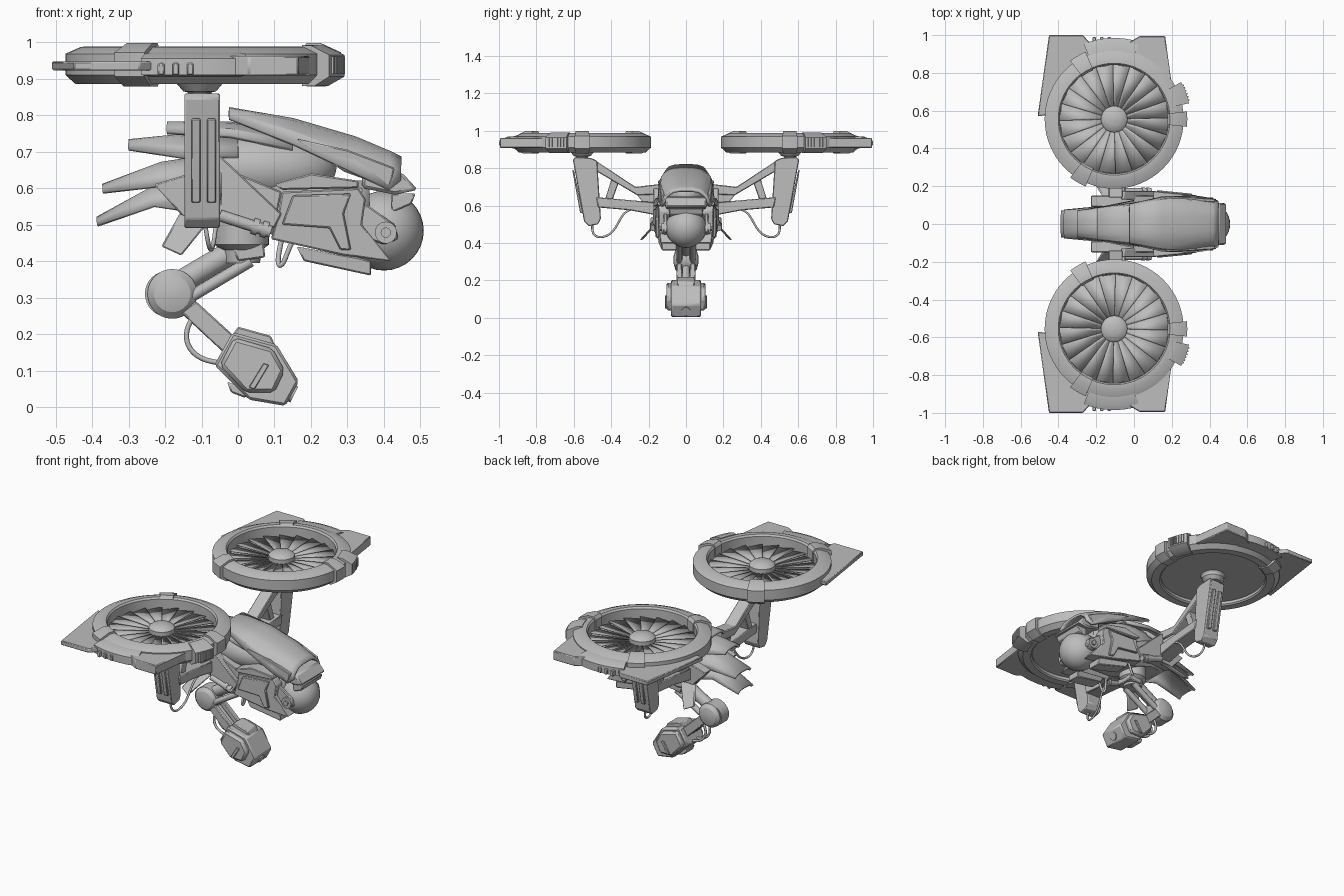
import bpy, bmesh, math
from mathutils import Vector

grey = bpy.data.materials.new("hull grey")
grey.diffuse_color = (0.51, 0.51, 0.51, 1)


def make(name, verts, faces, mirror=False, bevel=0.0, thick=0.0):
    me = bpy.data.meshes.new(name)
    me.from_pydata([tuple(v) for v in verts], [], faces)
    bm = bmesh.new()
    bm.from_mesh(me)
    bmesh.ops.recalc_face_normals(bm, faces=bm.faces)
    bm.to_mesh(me)
    bm.free()
    me.materials.append(grey)
    ob = bpy.data.objects.new(name, me)
    bpy.context.collection.objects.link(ob)
    if thick:
        m = ob.modifiers.new("shell", 'SOLIDIFY')
        m.thickness = thick
        m.offset = 0
    if bevel:
        m = ob.modifiers.new("edge", 'BEVEL')
        m.width = bevel
        m.segments = 1
    if mirror:
        m = ob.modifiers.new("mirror", 'MIRROR')
        m.use_axis = (False, True, False)
        m.use_mirror_merge = False
    return ob


def prism(name, pts, a, b, plane='xz', mirror=True, bevel=0.004, lean=0.0, yaw=0.0):
    """Extrude a flat outline from a to b; lean and yaw tilt xz plates in y."""
    z0, x0 = max(p[1] for p in pts), min(p[0] for p in pts)
    def place(p, d):
        if plane == 'xz':
            return (p[0], d + lean * (z0 - p[1]) - yaw * (p[0] - x0), p[1])
        if plane == 'yz':
            return (d, p[0], p[1])
        return (p[0], p[1], d)
    n = len(pts)
    verts = [place(p, a) for p in pts] + [place(p, b) for p in pts]
    faces = [tuple(range(n)), tuple(range(n, 2 * n))]
    faces += [(i, (i + 1) % n, n + (i + 1) % n, n + i) for i in range(n)]
    return make(name, verts, faces, mirror, bevel)


def lathe(name, prof, p, q=None, seg=32, closed=False, mirror=False):
    """Spin (radius, height) points about an axis from p towards q."""
    p = Vector(p)
    w = (Vector(q) - p).normalized() if q else Vector((0, 0, 1))
    rot = w.to_track_quat('Z', 'Y')
    n = len(prof)
    verts = [p + rot @ Vector((r * math.cos(t), r * math.sin(t), h))
             for t in [2 * math.pi * k / seg for k in range(seg)] for r, h in prof]
    faces = [(k * n + i, k * n + (i + 1) % n, (k + 1) % seg * n + (i + 1) % n, (k + 1) % seg * n + i)
             for k in range(seg) for i in range(n if closed else n - 1)]
    if not closed:
        faces += [tuple(k * n for k in range(seg)), tuple(k * n + n - 1 for k in range(seg))]
    return make(name, verts, faces, mirror)


def rod(name, p, q, r, seg=16, mirror=False):
    return lathe(name, [(r, 0), (r, (Vector(q) - Vector(p)).length)], p, q, seg, False, mirror)


def ball(name, c, r, squash=(1, 1, 1)):
    prof = [(max(r * math.sin(math.pi * i / 16), 0.001), -r * math.cos(math.pi * i / 16)) for i in range(17)]
    ob = lathe(name, prof, (0, 0, 0))
    for v in ob.data.vertices:
        v.co = Vector([v.co[i] * squash[i] + c[i] for i in range(3)])
    return ob


def arch(name, secs, thick=0.014):
    """Arched armour shell through sections (x, top z, half width, height)."""
    shape = [(-1, 0), (-0.9, 0.5), (-0.6, 0.9), (-0.25, 1), (0.25, 1), (0.6, 0.9), (0.9, 0.5), (1, 0)]
    n = len(shape)
    verts = [(x, y * hw, zt - h + z * h) for x, zt, hw, h in secs for y, z in shape]
    faces = [(s * n + i, s * n + i + 1, s * n + n + i + 1, s * n + n + i)
             for s in range(len(secs) - 1) for i in range(n - 1)]
    return make(name, verts, faces, thick=thick)


def cable(name, pts, r):
    cu = bpy.data.curves.new(name, 'CURVE')
    cu.dimensions = '3D'
    cu.bevel_depth = r
    cu.bevel_resolution = 2
    cu.resolution_u = 6
    sp = cu.splines.new('NURBS')
    sp.points.add(len(pts) - 1)
    for s, p in zip(sp.points, pts):
        s.co = (*p, 1)
    sp.use_endpoint_u = True
    cu.materials.append(grey)
    bpy.context.collection.objects.link(bpy.data.objects.new(name, cu))


# Rotors: duct ring, fan blades, hub, clamps and wing plates
CX, CY = -0.105, 0.555


def polar(r, t, z):
    return (CX + r * math.cos(t), CY + r * math.sin(t), z)


def arc_sweep(name, prof, a0, a1, steps=5):
    """Sweep a closed (radius, z) profile around part of the rotor."""
    n = len(prof)
    ang = [math.radians(a0 + (a1 - a0) * i / steps) for i in range(steps + 1)]
    verts = [polar(r, t, z) for t in ang for r, z in prof]
    faces = [(k * n + i, k * n + (i + 1) % n, (k + 1) * n + (i + 1) % n, (k + 1) * n + i)
             for k in range(steps) for i in range(n)]
    make(name, verts, faces + [tuple(range(n)), tuple(range(steps * n, steps * n + n))], True)


lathe("duct_ring", [(0.288, 0.978), (0.296, 0.988), (0.325, 0.987), (0.368, 0.968), (0.368, 0.91),
                    (0.34, 0.885), (0.296, 0.885), (0.288, 0.892)], (CX, CY, 0), seg=64, closed=True, mirror=True)
N = 20
verts, faces = [], []
for k in range(N):
    a, b = 2 * math.pi * k / N, 2 * math.pi * (k + 1.08) / N
    verts += [polar(0.05, a, 0.922), polar(0.29, a, 0.916), polar(0.29, b, 0.932), polar(0.05, b, 0.926)]
    faces.append((4 * k, 4 * k + 1, 4 * k + 2, 4 * k + 3))
make("fan_blades", verts, faces, True, thick=0.003)
rod("fan_floor", (CX, CY, 0.908), (CX, CY, 0.914), 0.29, 48, True)
lathe("rotor_hub", [(0.06, 0.895), (0.07, 0.91), (0.07, 0.95), (0.055, 0.963), (0.03, 0.97), (0.001, 0.973)],
      (CX, CY, 0), mirror=True)
lathe("rotor_mount", [(0.032, 0.83), (0.032, 0.862), (0.045, 0.865), (0.062, 0.885), (0.062, 0.912)],
      (CX, CY, 0), mirror=True)
clamp = [(0.282, 0.98), (0.295, 0.998), (0.33, 0.998), (0.387, 0.972), (0.387, 0.905), (0.345, 0.878),
         (0.295, 0.878), (0.282, 0.89)]
for a, w in ((120, 7), (240, 7), (0, 6)):
    arc_sweep("ring_clamp", clamp, a - w, a + w)
arc_sweep("side_vent", [(0.32, 0.992), (0.35, 0.99), (0.405, 0.965), (0.405, 0.905), (0.36, 0.88), (0.32, 0.88)], 12, 29)
for k in range(6):
    arc_sweep("vent_slat", [(0.39, 0.96), (0.411, 0.96), (0.411, 0.912), (0.39, 0.912)],
              14 + 2.3 * k, 15.3 + 2.3 * k, 1)
arc_sweep("outer_band", [(0.35, 0.972), (0.40, 0.968), (0.43, 0.955), (0.43, 0.91), (0.35, 0.905)], 72, 112, 8)
for x in (-0.22, -0.18, -0.14):
    prism("band_lug", [(x, 0.93), (x + 0.018, 0.93), (x + 0.018, 0.99), (x, 0.99)], 0.91, 0.942, 'xy', bevel=0.003)
prism("wing_plate_rear", [(-0.51, 0.57), (-0.45, 1.0), (-0.27, 1.0), (-0.23, 0.955), (-0.23, 0.89),
                          (-0.38, 0.78), (-0.44, 0.58)], 0.922, 0.947, 'xy')
prism("wing_plate_front", [(-0.03, 0.96), (0.03, 0.995), (0.165, 0.995), (0.205, 0.70),
                           (0.15, 0.78), (-0.02, 0.9)], 0.908, 0.962, 'xy')

# Pylons and truss brackets
prism("pylon", [(0.605, 0.845), (0.59, 0.86), (0.51, 0.855), (0.475, 0.84), (0.455, 0.53), (0.47, 0.50),
                (0.52, 0.49), (0.545, 0.515)], -0.147, -0.05, 'yz')
for x in (-0.128, -0.085):
    prism("pylon_rib", [(0.60, 0.79), (0.608, 0.79), (0.566, 0.56), (0.55, 0.56)], x, x + 0.025, 'yz', bevel=0.003)
prism("truss_top", [(0.49, 0.845), (0.27, 0.70), (0.14, 0.715), (0.14, 0.66), (0.26, 0.655), (0.49, 0.79)],
      -0.135, -0.06, 'yz')
prism("truss_bottom", [(0.48, 0.645), (0.14, 0.615), (0.14, 0.545), (0.30, 0.575), (0.47, 0.59)],
      -0.135, -0.045, 'yz')
prism("truss_strut", [(0.39, 0.77), (0.35, 0.75), (0.40, 0.61), (0.44, 0.61)], -0.13, -0.065, 'yz')
prism("truss_gusset", [(0.28, 0.68), (0.14, 0.68), (0.14, 0.58), (0.20, 0.58)], -0.12, -0.07, 'yz')
prism("root_brace", [(-0.07, 0.69), (-0.05, 0.69), (0.12, 0.53), (0.1, 0.49), (-0.06, 0.53)], 0.13, 0.175)
for s in (1, -1):
    cable("pylon_cable", [(-0.09, 0.5 * s, 0.5), (-0.08, 0.51 * s, 0.43), (-0.07, 0.42 * s, 0.42),
                          (-0.06, 0.36 * s, 0.50), (-0.05, 0.32 * s, 0.60), (-0.05, 0.2 * s, 0.58)], 0.006)

# Fuselage core and armour shells
ball("inner_body", (0.06, 0, 0.655), 0.1, (2.1, 1.2, 1.0))
arch("back_shell", [(-0.025, 0.815, 0.10, 0.025), (0.15, 0.785, 0.14, 0.065),
                    (0.32, 0.735, 0.145, 0.095), (0.415, 0.695, 0.13, 0.10), (0.445, 0.68, 0.115, 0.06)])
prism("shell_skirt", [(0.16, 0.735), (0.3, 0.705), (0.43, 0.655), (0.415, 0.60), (0.29, 0.645)], 0.13, 0.15, yaw=0.06)
arch("spine_collar", [(-0.195, 0.776, 0.08, 0.025), (-0.02, 0.775, 0.105, 0.035), (0.15, 0.745, 0.12, 0.04)])
arch("tail_shell_top", [(-0.30, 0.727, 0.065, 0.022), (-0.15, 0.742, 0.09, 0.06), (0.0, 0.735, 0.12, 0.05)])
arch("tail_shell_mid", [(-0.37, 0.605, 0.07, 0.018), (-0.21, 0.665, 0.085, 0.06), (-0.05, 0.69, 0.115, 0.09)])
arch("tail_shell_low", [(-0.385, 0.515, 0.065, 0.018), (-0.23, 0.60, 0.08, 0.05), (-0.1, 0.63, 0.11, 0.10)])
prism("body_keel", [(-0.2, 0.60), (0.0, 0.63), (0.36, 0.62), (0.36, 0.46), (0.1, 0.47), (-0.05, 0.52),
                    (-0.15, 0.52)], -0.10, 0.10, mirror=False, bevel=0.02)
prism("flank", [(-0.23, 0.61), (-0.1, 0.65), (0.0, 0.64), (0.12, 0.59), (0.1, 0.50), (-0.05, 0.53), (-0.15, 0.52)],
      0.09, 0.15)
prism("lower_fin", [(-0.16, 0.53), (-0.07, 0.52), (-0.155, 0.415), (-0.21, 0.44)], 0.13, 0.145, lean=0.9)

# Side armour around the nose, tapering forward
prism("side_pod", [(0.12, 0.59), (0.33, 0.60), (0.35, 0.57), (0.34, 0.50), (0.42, 0.40), (0.29, 0.415),
                   (0.09, 0.46), (0.11, 0.53)], 0.10, 0.17, yaw=0.1)
prism("side_pod_panel", [(0.15, 0.58), (0.31, 0.585), (0.29, 0.53), (0.31, 0.43), (0.28, 0.43), (0.25, 0.49),
                         (0.12, 0.50)], 0.16, 0.179, yaw=0.1)
prism("pod_top_rail", [(0.10, 0.61), (0.20, 0.64), (0.33, 0.62), (0.33, 0.60), (0.12, 0.595)], 0.10, 0.175, yaw=0.1)
prism("lower_pod", [(0.16, 0.44), (0.33, 0.41), (0.365, 0.40), (0.365, 0.36), (0.18, 0.40)], 0.07, 0.15, yaw=0.1)
rod("side_tube", (-0.05, 0.175, 0.525), (0.09, 0.175, 0.48), 0.016, mirror=True)
for x in (0.04, 0.065):
    rod("tube_collar", (x, 0.17, 0.497 - (x - 0.04) * 0.3), (x + 0.016, 0.17, 0.492 - (x - 0.04) * 0.3),
        0.023, mirror=True)
for s in (1, -1):
    cable("belly_cable", [(0.17, 0.12 * s, 0.48), (0.14, 0.13 * s, 0.45), (0.13, 0.13 * s, 0.38),
                          (0.10, 0.12 * s, 0.38), (0.12, 0.1 * s, 0.46)], 0.007)

# Nose eye with yoke and brow
ball("nose_eye", (0.40, 0, 0.483), 0.109)
prism("eye_yoke", [(0.31, 0.57), (0.36, 0.55), (0.43, 0.50), (0.44, 0.46), (0.40, 0.445), (0.33, 0.47)], 0.10, 0.12)
rod("yoke_pivot", (0.405, 0.095, 0.478), (0.405, 0.132, 0.478), 0.03, 24, True)
rod("yoke_bolt", (0.405, 0.13, 0.478), (0.405, 0.14, 0.478), 0.014, 12, True)
prism("brow_plate", [(0.34, 0.65), (0.45, 0.642), (0.493, 0.595), (0.43, 0.582), (0.34, 0.60)], -0.11, 0.11,
      mirror=False, bevel=0.008)
prism("brow_lip", [(0.42, 0.585), (0.487, 0.585), (0.475, 0.555), (0.42, 0.533)], -0.09, 0.09, mirror=False)

# Underslung arm
lathe("turret_base", [(0.05, 0.395), (0.055, 0.43), (0.075, 0.445), (0.075, 0.52)], (0.01, 0, 0))
prism("shoulder_block", [(-0.02, 0.45), (0.07, 0.45), (0.075, 0.41), (0.0, 0.40)], -0.055, 0.055, mirror=False)
rod("upper_arm_main", (0.0, 0, 0.435), (-0.17, 0, 0.335), 0.032)
rod("upper_arm_side", (0.035, 0.036, 0.40), (-0.15, 0.036, 0.29), 0.016, mirror=True)
lathe("elbow", [(0.02, -0.066), (0.05, -0.058), (0.068, -0.04), (0.068, 0.04), (0.05, 0.058), (0.02, 0.066)],
      (-0.18, 0, 0.31), (-0.18, 1, 0.31), 40)
rod("elbow_cuff", (-0.192, -0.035, 0.31), (-0.192, 0.035, 0.31), 0.063, 32)
prism("forearm_rail", [(-0.155, 0.26), (-0.115, 0.29), (0.0, 0.185), (-0.03, 0.14)], 0.022, 0.05)
rod("forearm_piston", (-0.14, 0, 0.27), (0.0, 0, 0.14), 0.02)
for y in (0.02, -0.02):
    cable("arm_cable", [(-0.12, y, 0.25), (-0.15, y, 0.21), (-0.14, y, 0.14), (-0.07, y, 0.12), (-0.02, y, 0.12)], 0.007)

# Gun head
prism("gun_body", [(-0.065, 0.115), (-0.015, 0.205), (0.105, 0.172), (0.167, 0.07), (0.13, 0.003), (0.03, 0.02)],
      -0.08, 0.08, mirror=False, bevel=0.007)
prism("gun_side_plate", [(-0.05, 0.115), (-0.01, 0.19), (0.095, 0.16), (0.128, 0.10), (0.10, 0.04), (0.02, 0.04)],
      0.07, 0.105, bevel=0.01)
prism("gun_side_slot", [(0.03, 0.055), (0.07, 0.12), (0.085, 0.115), (0.045, 0.048)], 0.10, 0.112, bevel=0.002)
prism("gun_top_block", [(-0.02, 0.19), (0.0, 0.22), (0.09, 0.195), (0.11, 0.15)], -0.045, 0.045, mirror=False)
prism("gun_under_block", [(-0.03, 0.07), (-0.02, 0.04), (0.02, 0.025), (0.04, 0.04)], -0.04, 0.04, mirror=False)
rod("muzzle", (0.13, 0, 0.046), (0.154, 0, 0.034), 0.024, 20)

# Smooth curved surfaces, keep hard edges
bpy.ops.object.select_all(action='DESELECT')
for ob in bpy.context.scene.objects:
    if ob.type == 'MESH':
        ob.select_set(True)
        bpy.context.view_layer.objects.active = ob
bpy.ops.object.shade_smooth_by_angle(angle=math.radians(30))
